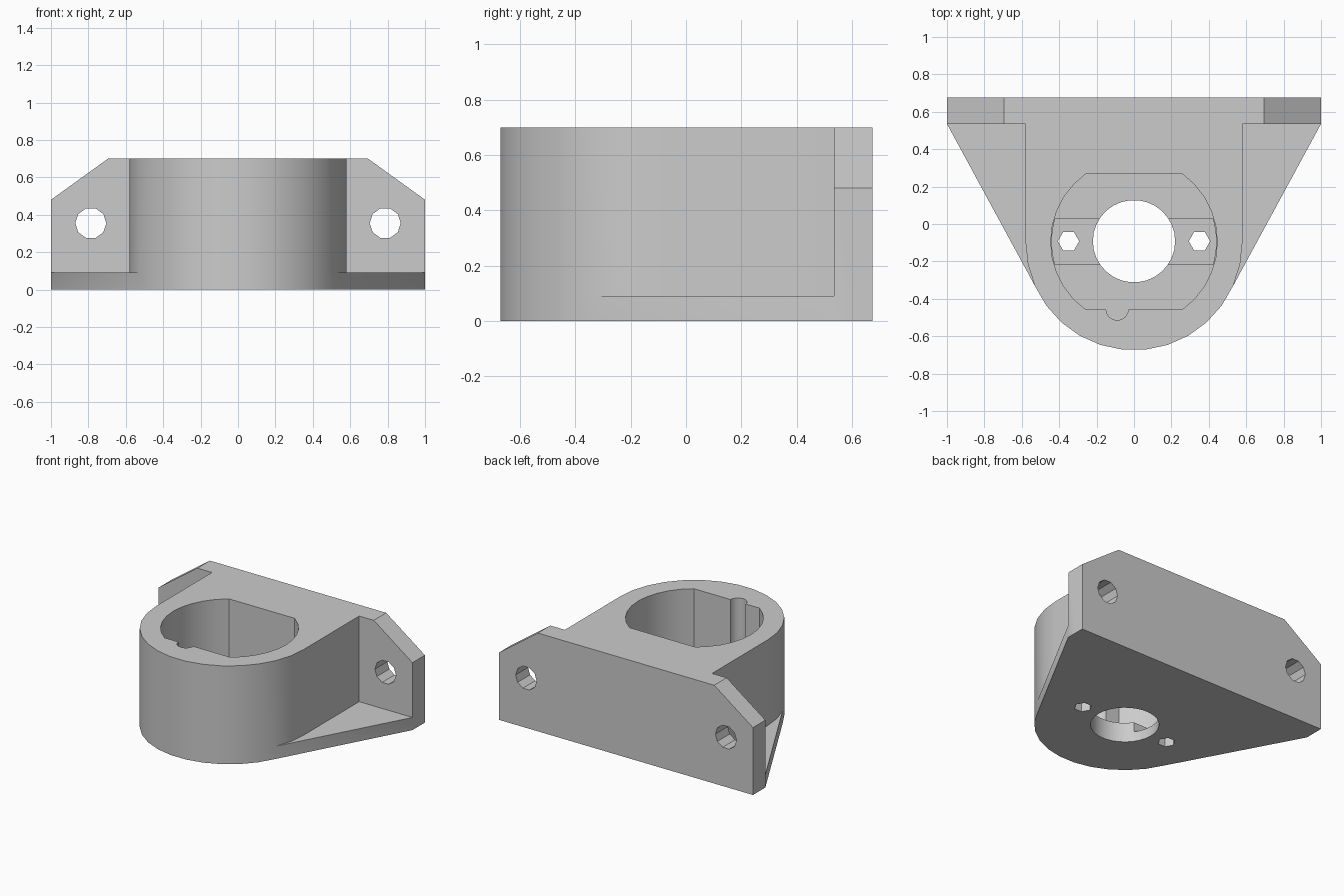
import bpy, bmesh, math
from mathutils import Matrix, Vector

if "Cube" in bpy.data.objects:
    bpy.data.objects.remove(bpy.data.objects["Cube"], do_unlink=True)

CY = -0.095          # y of the motor axis
HEIGHT = 0.70
BACK, PLATE_FRONT = 0.675, 0.535
R = 0.58             # outer radius of the housing

grey = bpy.data.materials.new("light grey")
grey.use_nodes = True
grey.diffuse_color = (0.6, 0.6, 0.6, 1)
grey.node_tree.nodes["Principled BSDF"].inputs["Base Color"].default_value = (0.6, 0.6, 0.6, 1)


def prism(name, outline, low, high, upright=False):
    """Extrude an outline along z, or an x-z outline along y when upright."""
    bm = bmesh.new()
    base = [bm.verts.new((a, low, b) if upright else (a, b, low)) for a, b in outline]
    face = bm.faces.new(base)
    ext = bmesh.ops.extrude_face_region(bm, geom=[face])
    move = Vector((0, high - low, 0) if upright else (0, 0, high - low))
    bmesh.ops.translate(bm, vec=move, verts=[v for v in ext["geom"] if isinstance(v, bmesh.types.BMVert)])
    bmesh.ops.recalc_face_normals(bm, faces=bm.faces)
    mesh = bpy.data.meshes.new(name)
    bm.to_mesh(mesh)
    bm.free()
    mesh.materials.append(grey)
    ob = bpy.data.objects.new(name, mesh)
    bpy.context.collection.objects.link(ob)
    return ob


def arc(cx, cy, r, start, end, steps):
    angles = [math.radians(start + (end - start) * i / steps) for i in range(steps + 1)]
    return [(cx + r * math.cos(a), cy + r * math.sin(a)) for a in angles]


def circle(cx, cy, r, sides):
    return arc(cx, cy, r, 0, 360, sides)[:-1]


def flatted_circle(r, half, steps):
    """Circle around the motor axis with flats at +-half in y."""
    a = math.degrees(math.asin(half / r))
    return arc(0, CY, r, -a, a, steps) + arc(0, CY, r, 180 - a, 180 + a, steps)


def combine(target, tool, operation):
    mod = target.modifiers.new(tool.name, "BOOLEAN")
    mod.operation, mod.solver, mod.object = operation, "EXACT", tool
    bpy.context.view_layer.objects.active = target
    bpy.ops.object.modifier_apply(modifier=mod.name)
    bpy.data.objects.remove(tool, do_unlink=True)


# Housing: round front running straight back into the wall plate
bracket = prism("motor_bracket", arc(0, CY, R, 180, 360, 15) + [(R, 0.6), (-R, 0.6)], 0, HEIGHT)

# Thin base flaring tangentially out to the plate corners
base = prism("base_web", arc(0, CY, R, 204, 336, 11) + [(1, PLATE_FRONT), (1, 0.6), (-1, 0.6), (-1, PLATE_FRONT)],
             0, 0.09)
combine(bracket, base, "UNION")

# Wall plate with sloped upper corners
plate = prism("wall_plate", [(-1, 0), (1, 0), (1, 0.48), (0.695, HEIGHT), (-0.695, HEIGHT), (-1, 0.48)],
              PLATE_FRONT, BACK, upright=True)
combine(bracket, plate, "UNION")

# Motor pocket, wire notch, floor groove and shaft opening
cuts = [
    prism("pocket", flatted_circle(0.445, 0.3625, 10), 0.14, 1),
    prism("notch", circle(-0.09, -0.455, 0.06, 16), 0.14, 1),
    prism("groove", flatted_circle(0.44, 0.122, 4), 0.07, 0.3),
    prism("shaft_opening", circle(0, CY + 0.003, 0.22, 30), -0.1, 0.4),
]
# Screw holes through floor and wall plate
for side in (-1, 1):
    cuts.append(prism("motor_screw_hole", circle(side * 0.35, CY + 0.003, 0.057, 6), -0.1, 0.4))
    cuts.append(prism("wall_screw_hole", circle(side * 0.787, 0.355, 0.083, 10), 0.4, 0.8, upright=True))
for cut in cuts:
    combine(bracket, cut, "DIFFERENCE")

bpy.ops.object.select_all(action="DESELECT")
bracket.select_set(True)
bpy.context.view_layer.objects.active = bracket
bpy.ops.object.shade_smooth_by_angle(angle=math.radians(30))
